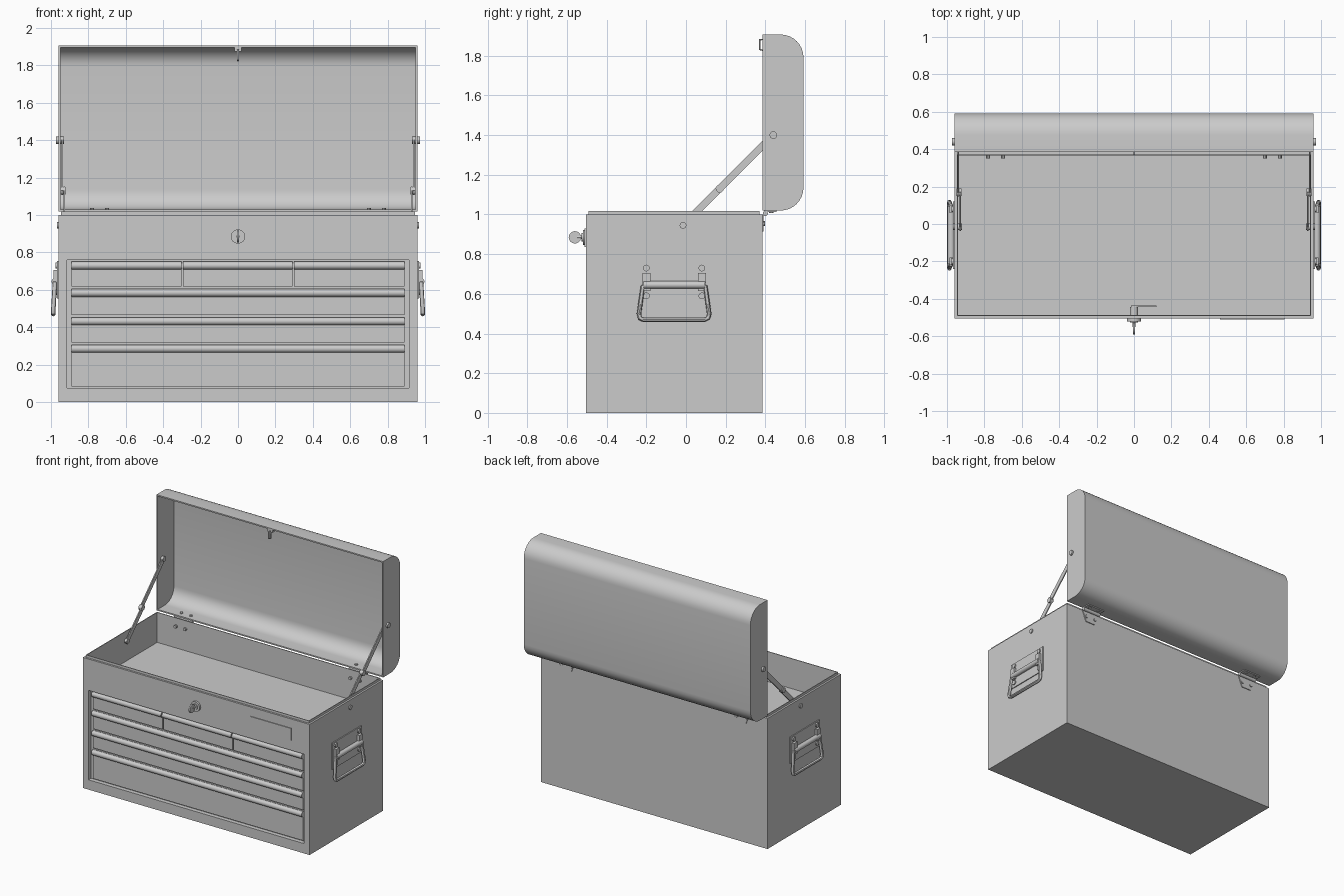
import bpy, bmesh, math
from mathutils import Vector

cube = bpy.data.objects.get("Cube")
if cube:
    bpy.data.objects.remove(cube, do_unlink=True)

GREY = (0.6, 0.6, 0.6, 1)
steel = bpy.data.materials.new("grey steel")
steel.use_nodes = True
steel.diffuse_color = GREY
steel.node_tree.nodes["Principled BSDF"].inputs["Base Color"].default_value = GREY


def finish(obj, smooth=True):
    obj.data.materials.clear()
    obj.data.materials.append(steel)
    bpy.ops.object.select_all(action='DESELECT')
    obj.select_set(True)
    bpy.context.view_layer.objects.active = obj
    for mod in list(obj.modifiers):
        bpy.ops.object.modifier_apply(modifier=mod.name)
    if smooth:
        bpy.ops.object.shade_smooth_by_angle(angle=math.radians(35))
    return obj


def from_bmesh(name, bm):
    bmesh.ops.recalc_face_normals(bm, faces=bm.faces)
    mesh = bpy.data.meshes.new(name)
    bm.to_mesh(mesh)
    bm.free()
    obj = bpy.data.objects.new(name, mesh)
    bpy.context.collection.objects.link(obj)
    return obj


def box_bmesh(lo, hi):
    bm = bmesh.new()
    bmesh.ops.create_cube(bm, size=1)
    for v in bm.verts:
        v.co = [(a + b) / 2 + c * (b - a) for a, b, c in zip(lo, hi, v.co)]
    return bm


def box(name, lo, hi):
    return finish(from_bmesh(name, box_bmesh(lo, hi)), False)


def prism(name, profile, x0, x1):
    """Closed (y, z) profile swept along x."""
    bm = bmesh.new()
    face = bm.faces.new([bm.verts.new((x0, y, z)) for y, z in profile])
    ext = bmesh.ops.extrude_face_region(bm, geom=[face])
    moved = [g for g in ext["geom"] if isinstance(g, bmesh.types.BMVert)]
    bmesh.ops.translate(bm, verts=moved, vec=(x1 - x0, 0, 0))
    return from_bmesh(name, bm)


def rod(name, start, end, radius, sides=16):
    a, b = Vector(start), Vector(end)
    bpy.ops.mesh.primitive_cylinder_add(vertices=sides, radius=radius,
                                        depth=(b - a).length, location=(a + b) / 2)
    obj = bpy.context.object
    obj.name = name
    obj.rotation_euler = (b - a).to_track_quat('Z', 'Y').to_euler()
    return finish(obj)


def tube(name, points, radius, cyclic):
    curve = bpy.data.curves.new(name, 'CURVE')
    curve.dimensions = '3D'
    curve.bevel_depth = radius
    curve.bevel_resolution = 3
    spline = curve.splines.new('POLY')
    spline.points.add(len(points) - 1)
    for p, co in zip(spline.points, points):
        p.co = (*co, 1)
    spline.use_cyclic_u = cyclic
    obj = bpy.data.objects.new(name, curve)
    bpy.context.collection.objects.link(obj)
    bpy.ops.object.select_all(action='DESELECT')
    obj.select_set(True)
    bpy.context.view_layer.objects.active = obj
    bpy.ops.object.convert(target='MESH')
    return finish(bpy.context.object)


def arc(cy, cz, r, a0, a1, n=8):
    return [(cy + r * math.cos(math.radians(a0 + (a1 - a0) * i / n)),
             cz + r * math.sin(math.radians(a0 + (a1 - a0) * i / n))) for i in range(n + 1)]


W, FRONT, BACK, TOP = 0.96, -0.505, 0.385, 1.0

# Cabinet: raised lip and tray on top, recess in the front
bm = box_bmesh((-W, FRONT, 0), (W, BACK, TOP))


def facing(axis, sign):
    return max(bm.faces, key=lambda f: f.calc_center_median()[axis] * sign)


bm.normal_update()
top, front = facing(2, 1), facing(1, -1)
bmesh.ops.inset_individual(bm, faces=[top], thickness=0.02)


def push(face, vec):
    out = bmesh.ops.extrude_discrete_faces(bm, faces=[face])["faces"][0]
    bmesh.ops.translate(bm, verts=out.verts, vec=vec)
    bm.normal_update()
    return out


top = push(top, (0, 0, 0.018))
bmesh.ops.inset_individual(bm, faces=[top], thickness=0.008)
push(top, (0, 0, -0.23))
bmesh.ops.inset_individual(bm, faces=[front], thickness=0.065)
for v in front.verts:
    v.co.z = 0.76 if v.co.z > 0.5 else 0.075
push(front, (0, 0.032, 0))
finish(from_bmesh("cabinet_body", bm), False)


# Drawers with rolled pulls along their top edges
def drawer(name, x0, x1, z0, z1):
    face_y = FRONT + 0.022
    profile = [(FRONT + 0.04, z0), (face_y, z0), (face_y, z1 - 0.046)]
    profile += [(face_y - 0.021 * math.sin(math.pi * i / 8),
                 z1 - 0.023 - 0.021 * math.cos(math.pi * i / 8)) for i in range(9)]
    profile += [(face_y, z1), (FRONT + 0.04, z1)]
    finish(prism(name, profile, x0, x1))


for i, (x0, x1) in enumerate([(-0.89, -0.302), (-0.294, 0.291), (0.299, 0.89)]):
    drawer(f"top_drawer_{i + 1}", x0, x1, 0.617, 0.753)
for i, (z0, z1) in enumerate([(0.465, 0.607), (0.318, 0.455), (0.083, 0.308)]):
    drawer(f"wide_drawer_{i + 1}", -0.89, 0.89, z0, z1)

# Blank name plate
box("name_plate", (0.46, FRONT - 0.006, 0.835), (0.805, FRONT, 0.93))

# Lock, key and latch cam
LZ = 0.885
rod("lock_ring", (0, FRONT, LZ), (0, FRONT - 0.015, LZ), 0.038, 24)
rod("lock_core", (0, FRONT, LZ), (0, FRONT - 0.022, LZ), 0.022, 20)
rod("key_shank", (0, FRONT - 0.02, LZ), (0, FRONT - 0.045, LZ), 0.009, 8)
rod("key_head", (-0.005, -0.56, LZ), (0.005, -0.56, LZ), 0.031, 24)
rod("lock_barrel", (0, FRONT, LZ), (0, -0.445, LZ), 0.022)
box("latch_cam", (-0.015, -0.443, LZ - 0.015), (0.12, -0.436, LZ + 0.015))

# Open lid: hollow shell with rounded back edges
L0, L1, LB, R = 1.02, 1.907, 0.592, 0.115
lid_profile = [(BACK, L0)] + arc(LB - R, L0 + R, R, -90, 0) \
    + arc(LB - R, L1 - R, R, 0, 90) + [(BACK, L1)]
lid = prism("lid", lid_profile, -W, W)
bm = bmesh.new()
bm.from_mesh(lid.data)
opening = min(bm.faces, key=lambda f: f.calc_center_median().y)
bmesh.ops.delete(bm, geom=[opening], context='FACES_ONLY')
bm.to_mesh(lid.data)
bm.free()
shell = lid.modifiers.new("thickness", 'SOLIDIFY')
shell.thickness = 0.01
shell.offset = -1
shell.use_even_offset = True
finish(lid)

# Catch loop on the lid's free edge
tube("lid_catch", [(0, 0.40, 1.885), (0, 0.372, 1.88), (0, 0.372, 1.832),
                   (0, 0.395, 1.825)], 0.005, True)
box("catch_tab", (-0.02, 0.388, 1.875), (0.02, 0.43, 1.9))

for side, s in (("left", 1), ("right", -1)):
    # Lid stay: two flat links with pivots
    pivots = [Vector((0.925 * s, -0.015, 0.945)), Vector((0.933 * s, 0.17, 1.13)),
              Vector((0.945 * s, 0.44, 1.40))]
    for n, (a, b) in enumerate([(pivots[0], pivots[1]), (pivots[1], pivots[2])]):
        across = Vector((0, -1, 1)).normalized() * 0.018
        along = (b - a).normalized() * 0.015
        x = (a.x + b.x) / 2
        corners = [a - along - across, b + along - across, b + along + across, a - along + across]
        finish(prism(f"{side}_stay_link_{n + 1}", [(c.y, c.z) for c in corners],
                     x - 0.004, x + 0.004), False)
    for name, p, x0, x1, r in (("lower", pivots[0], 0.92, 0.968, 0.017),
                               ("middle", pivots[1], 0.922, 0.95, 0.02),
                               ("upper", pivots[2], 0.93, 0.972, 0.019)):
        rod(f"{side}_{name}_stay_pivot", (x0 * s, p.y, p.z), (x1 * s, p.y, p.z), r)

    # Carrying handle: mounting plate, knuckles, rivets, bail
    cy = -0.06
    box(f"{side}_handle_plate", (W * s, cy - 0.18, 0.555), ((W + 0.007) * s, cy + 0.18, 0.755))
    for n, y in enumerate((cy - 0.14, cy + 0.14)):
        box(f"{side}_handle_knuckle_{n + 1}", (W * s, y - 0.02, 0.615),
            ((W + 0.026) * s, y + 0.02, 0.705))
        for z in (0.73, 0.59):
            rod(f"{side}_handle_rivet", (W * s, y, z), ((W + 0.016) * s, y, z), 0.017, 12)
    half = [(0.14, 0.645, 0.978), (0.158, 0.635, 0.979), (0.177, 0.50, 0.987),
            (0.172, 0.478, 0.988), (0.155, 0.47, 0.988)]
    bail = [(x * s, cy + y, z) for y, z, x in half]
    bail += [(x * s, cy - y, z) for y, z, x in reversed(half)]
    tube(f"{side}_handle_bail", bail, 0.012, True)
    rod(f"{side}_handle_pin", (0.978 * s, cy - 0.155, 0.645), (0.978 * s, cy + 0.155, 0.645), 0.019)

    # Hinge: two leaves, barrel and screws
    hx = 0.74 * s
    leaf = prism(f"{side}_hinge_cabinet_leaf",
                 [(BACK, 0.915), (BACK + 0.006, 0.915), (BACK + 0.006, 1.0), (BACK, 1.0)],
                 hx - 0.075, hx + 0.075)
    for v in leaf.data.vertices:
        if v.co.z < 0.95:
            v.co.x = hx + (v.co.x - hx) * 0.55
    finish(leaf, False)
    box(f"{side}_hinge_lid_leaf", (hx - 0.075, BACK + 0.008, 1.012), (hx + 0.075, 0.455, 1.021))
    rod(f"{side}_hinge_barrel", (hx - 0.075, 0.4, 1.005), (hx + 0.075, 0.4, 1.005), 0.013, 12)
    for dx in (-0.04, 0.04):
        x = hx + dx
        rod(f"{side}_cabinet_hinge_screw", (x, 0.35, 0.955), (x, 0.398, 0.955), 0.012, 10)
        rod(f"{side}_lid_hinge_screw", (x, 0.43, 1.008), (x, 0.43, 1.038), 0.012, 10)
